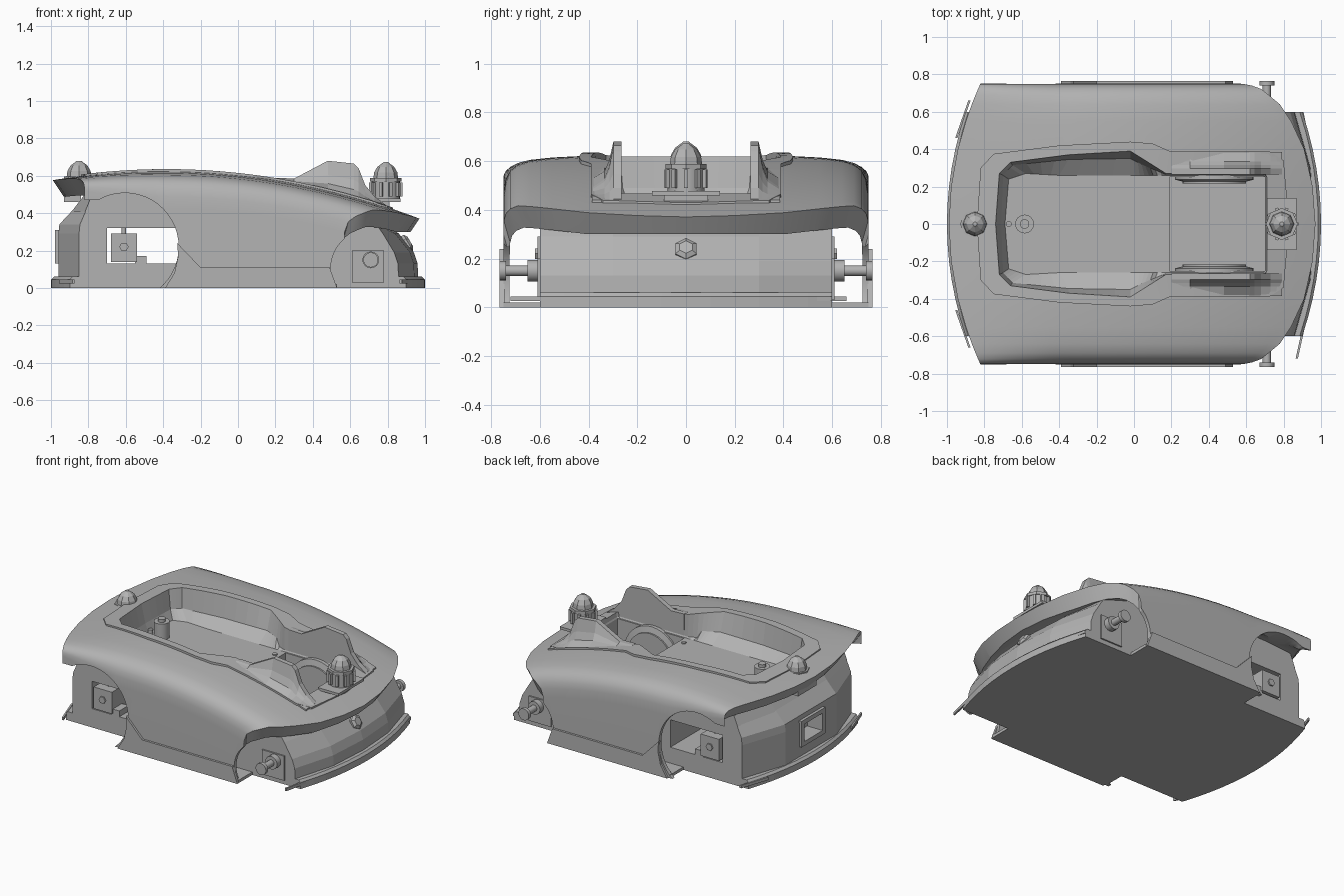
import bpy, bmesh, math
from mathutils import Vector, Matrix

if "Cube" in bpy.data.objects:
    bpy.data.objects.remove(bpy.data.objects["Cube"])

grey = bpy.data.materials.new("plain_grey")
grey.use_nodes = True
COLOUR = (0.45, 0.45, 0.45, 1)
grey.diffuse_color = COLOUR
grey.node_tree.nodes["Principled BSDF"].inputs["Base Color"].default_value = COLOUR


def finish(name, bm, smooth=False):
    bmesh.ops.remove_doubles(bm, verts=bm.verts[:], dist=1e-5)
    bmesh.ops.recalc_face_normals(bm, faces=bm.faces[:])
    me = bpy.data.meshes.new(name)
    bm.to_mesh(me)
    bm.free()
    me.materials.append(grey)
    ob = bpy.data.objects.new(name, me)
    bpy.context.collection.objects.link(ob)
    if smooth:
        shade(ob)
    return ob


def shade(ob):
    bpy.ops.object.select_all(action="DESELECT")
    ob.select_set(True)
    bpy.context.view_layer.objects.active = ob
    bpy.ops.object.shade_smooth_by_angle(angle=math.radians(32))


def loft(name, rings, caps=True, smooth=False):
    """Skin equal closed rings of points; caps closes the first ring too."""
    bm = bmesh.new()
    rows = [[bm.verts.new(p) for p in r] for r in rings]
    n = len(rows[0])
    for a, b in zip(rows, rows[1:]):
        for i in range(n):
            j = (i + 1) % n
            bm.faces.new((a[i], a[j], b[j], b[i]))
    if caps:
        bm.faces.new(rows[0][::-1])
    bm.faces.new(rows[-1])
    return finish(name, bm, smooth)


def box(name, x, y, z):
    ring = [(x[0], y[0]), (x[1], y[0]), (x[1], y[1]), (x[0], y[1])]
    return loft(name, [[(a, b, c) for a, b in ring] for c in z])


def turned(name, profile, place, axis=(0, 0, 1), sides=24):
    """Lathe (radius, height) pairs about an axis."""
    rot = Vector((0, 0, 1)).rotation_difference(Vector(axis)).to_matrix()
    rings = [[rot @ Vector((r * math.cos(math.tau * i / sides), r * math.sin(math.tau * i / sides), h))
              + Vector(place) for i in range(sides)] for r, h in profile]
    return loft(name, rings, smooth=sides > 8)


def cut(ob, cutters):
    for c in cutters:
        m = ob.modifiers.new("cut", "BOOLEAN")
        m.operation, m.solver, m.object = "DIFFERENCE", "EXACT", c
    bpy.context.view_layer.update()
    dg = bpy.context.evaluated_depsgraph_get()
    me = bpy.data.meshes.new_from_object(ob.evaluated_get(dg))
    ob.modifiers.clear()
    ob.data = me
    for c in cutters:
        bpy.data.objects.remove(c)


def top(x):
    return 0.607 - 0.1075 * x - 0.14 * x * x


# Hollow outer shell: half section as (y, drop below crown, front end x)
half = [(0, 0, .97), (.2, 0, .955), (.4, .005, .91), (.55, .013, .84), (.64, .024, .78), (.69, .04, .72),
        (.722, .065, .68), (.74, .1, .63), (.748, .14, .59), (.75, .2, .57), (.75, None, .57)]
section = [(-y, d, f) for y, d, f in half[:0:-1]] + half
STEPS = 28


def shell_point(y, drop, front, t, inner):
    back = -0.99 + 0.3 * y * y
    x = back + (front - back) * t
    # The side rounding flattens out towards the rear lip
    z = 0 if drop is None else top(x) - drop * min(1, 0.4 + 2 * t)
    if inner:
        inset = 0.06 - 0.035 * (y / 0.75) ** 4
        x = back + 0.06 + (front - inset - back - 0.06) * t
        y *= 0.965
        z = max(z - 0.09, 0)
    return x, y, z


bm = bmesh.new()
skins = [[[bm.verts.new(shell_point(*s, k / STEPS, inner)) for s in section] for k in range(STEPS + 1)]
         for inner in (False, True)]
for g in skins:
    for a, b in zip(g, g[1:]):
        for i in range(len(section) - 1):
            bm.faces.new((a[i], a[i + 1], b[i + 1], b[i]))
for k in (0, -1):
    o, n = skins[0][k], skins[1][k]
    for i in range(len(section) - 1):
        bm.faces.new((o[i], o[i + 1], n[i + 1], n[i]))
for k in range(STEPS):
    for i in (0, -1):
        bm.faces.new((skins[0][k][i], skins[0][k + 1][i], skins[1][k + 1][i], skins[1][k][i]))
shell = finish("outer_shell", bm)

# Tub outlines: half loops from the rear centre to the front centre
rim = [(-.84, 0), (-.82, .3), (-.75, .375), (-.4, .42), (-.02, .44), (.1, .43), (.19, .39), (.72, .39), (.8, .34), (.83, 0)]
lip = [(-.74, 0), (-.72, .27), (-.66, .33), (-.35, .37), (-.02, .39), (.06, .34), (.17, .27), (.7, .27), (.71, .25), (.71, 0)]
ledge = [(-.71, 0), (-.7, .26), (-.65, .315), (-.35, .345), (-.02, .35), (.06, .31), (.17, .265), (.7, .265), (.705, .25), (.705, 0)]
floor = [(-.69, 0), (-.67, .24), (-.58, .27), (-.4, .26), (-.02, .26), (.08, .26), (.17, .26), (.69, .26), (.7, .25), (.7, 0)]


def full_loop(pts, steps=4):
    out = []
    for (ax, ay), (bx, by) in zip(pts, pts[1:]):
        out += [(ax + (bx - ax) * k / steps, ay + (by - ay) * k / steps) for k in range(steps)]
    out.append(pts[-1])
    return out + [(x, -y) for x, y in out[-2:0:-1]]


rim, lip, ledge, floor = map(full_loop, (rim, lip, ledge, floor))
hole = [(a[0] * .6 + b[0] * .4, a[1] * .6 + b[1] * .4) for a, b in zip(rim, lip)]
pit = [(max(x, .19), max(-.25, min(.25, y))) for x, y in floor]
opening = loft("opening_cutter", [[(x, y, z) for x, y in hole] for z in (.2, .9)])
arches = [turned("rear_arch_cutter", [(.288, -1), (.288, 1)], (-.605, 0, .22), (0, 1, 0), 48),
          turned("front_arch_cutter", [(.215, -1), (.215, 1)], (.71, 0, .1), (0, 1, 0), 48),
          box("rear_gap_cutter", (-1.2, -.6), (-1, 1), (-.1, .47)),
          box("front_gap_cutter", (.7, 1.2), (-1, 1), (-.1, .3))]
cut(shell, [opening] + arches)
shade(shell)
loft("tub", [[(x, y, top(x) - .03) for x, y in rim], [(x, y, top(x) + .008) for x, y in rim],
             [(x, y, top(x) + .008) for x, y in lip], [(x, y, .49 if x < .1 else .44) for x, y in ledge],
             [(x, y, .43) for x, y in floor], [(x, y, .43) for x, y in pit],
             [(x, y, .21) for x, y in pit]], caps=False)

# Fins and the parts mirrored on both sides
fin = [(.2, .575), (.3, .585), (.48, .68), (.62, .665), (.645, .64), (.68, .55), (.73, .49), (.79, .44)]
skirt = [(-.39, 0), (-.34, .08), (-.32, .17), (-.325, .24), (-.2, .11), (.49, .11), (.53, 0)]
for s, side in ((1, "left"), (-1, "right")):
    rings = []
    for x, z in fin:
        b = top(x) + .005
        z = max(z, b + .004)
        rings.append([(x, s * y, h) for y, h in ((.265, .4), (.265, z), (.298, z), (.315, b + .5 * (z - b)),
                                                 (.335, b + .2 * (z - b)), (.385, b), (.385, b - .05))])
    loft(side + "_fin", rings)
    loft(side + "_skirt", [[(x, s * y, z) for x, z in skirt] for y in (.745, .765)])
    turned(side + "_inner_drum", [(.21, 0), (.21, .025), (.17, .035), (.17, .045), (.12, .045)],
           (.43, s * .262, .24), (0, -s, 0), 32)

    def span(a, b):
        return sorted((s * a, s * b))
    # Wheel mounts
    box(side + "_front_mount", (.61, .78), span(.55, .61), (.03, .2))
    turned(side + "_axle", [(.022, 0), (.022, .13), (.04, .13), (.04, .155)], (.71, s * .61, .15), (0, s, 0), 16)
    turned(side + "_axle_collar", [(.045, 0), (.045, .04)], (.71, s * .61, .15), (0, s, 0), 16)
    box(side + "_rear_motor", (-.68, -.54), span(.46, .61), (.14, .29))
    turned(side + "_motor_pin", [(.012, 0), (.012, .05)], (-.61, s * .54, .28), sides=12)
    turned(side + "_motor_hub", [(.025, 0), (.025, .012)], (-.61, s * .608, .22), (0, s, 0), 6)
    box(side + "_motor_foot", (-.55, -.49), span(.5, .6), (.13, .17))
    box(side + "_chassis_side", (-.78, -.25), span(.56, .6), (.4, .515))

# Chassis levels: z, rear centre x, rear side x, front centre x, front side x


def body(name, levels):
    rings = []
    for z, rc, rs, fc, fs in levels:
        one = [(rc, .28), (rs, .6), (fs, .6), (fc - .02, .3), (fc, 0)]
        rings.append([(x, y, z) for x, y in one] + [(x, -y, z) for x, y in one[-2::-1]])
    return loft(name, rings)


chassis = body("chassis", [(.02, -.96, -.85, .965, .86), (.13, -.96, -.85, .96, .855), (.19, -.96, -.85, .94, .835),
                           (.29, -.96, -.85, .86, .775), (.34, -.955, -.845, .8, .74), (.42, -.88, -.81, .6, .55)])
cut(chassis, [box("tunnel_cutter", (-.7, -.3), (-1, 1), (.13, .32)),
              box("port_cutter", (-1.1, -.86), (-.1, .1), (.16, .28)),
              box("pit_cutter", (.186, .704), (-.256, .256), (.2, .6))])
body("chassis_back", [(.41, -.888, -.817, -.745, -.75), (.5, -.82, -.78, -.745, -.75)])
frame = box("rear_port_frame", (-.978, -.94), (-.13, .13), (.13, .31))
cut(frame, [box("frame_cutter", (-1.1, -.8), (-.1, .1), (.16, .28))])
box("rear_latch", (-.93, -.84), (-.1, .1), (.46, .5))

# Base plate with curved bumpers
box("base_plate", (-.4, .53), (-.75, .75), (0, .02))
arc = [(1 - .28 * (y / 10) ** 2, y / 10) for y in range(-6, 7)]
loft("bumper_base", [[(x * k, y, z) for x, y in arc] + [(-x * k, -y, z) for x, y in arc]
                     for z, k in ((0, 1), (.045, 1), (.06, .985))])

# Thin feeler strips at the bumper corners
for name, a, b in (("rear_left_feeler", (-.95, .46), (-.88, .66)), ("rear_right_feeler", (-.95, -.46), (-.88, -.66)),
                   ("front_right_feeler", (.93, -.45), (.87, -.72)), ("front_left_feeler", (.93, .45), (.9, .6))):
    loft(name, [[(p[0] + d, p[1], z) for d, z in ((-.006, .025), (.006, .025), (.006, .045), (-.006, .045))]
                for p in (a, b)])

# Sensors
dome = [(.066, 0), (.062, .03), (.045, .06), (.02, .078), (.012, .085)]
turned("rear_dome", [(.08, -.02), (.08, .005)] + [(r, h + .005) for r, h in dome], (-.85, 0, .59), sides=8)
turned("front_dome", [(.085, -.02), (.085, 0)] + dome, (.79, 0, .588), sides=8)
turned("front_sensor_body", [(.075, 0), (.075, .1)], (.79, 0, .475))
box("front_sensor_plate", (.71, .87), (-.14, .14), (.46, .478))
box("front_sensor_foot", (.74, .81), (-.09, .09), (.42, .465))
for k in range(10):
    a = math.tau * k / 10
    rib = box("sensor_rib", (.06, .09), (-.009, .009), (.49, .565))
    rib.data.transform(Matrix.Translation((.79, 0, 0)) @ Matrix.Rotation(a, 4, "Z"))
turned("nose_sensor", [(.05, -.03), (.05, .012), (.03, .025)], (.9, 0, .235), (.85, 0, .5), 6)
turned("tub_post", [(.05, 0), (.05, .11), (.025, .11), (.025, .13)], (-.585, 0, .43))
turned("tub_knob", [(.016, 0), (.016, .03)], (-.67, 0, .43), sides=12)
for y in (-.19, .19):
    turned("floor_screw", [(.016, 0), (.016, .008)], (.15, y, .43), sides=12)
